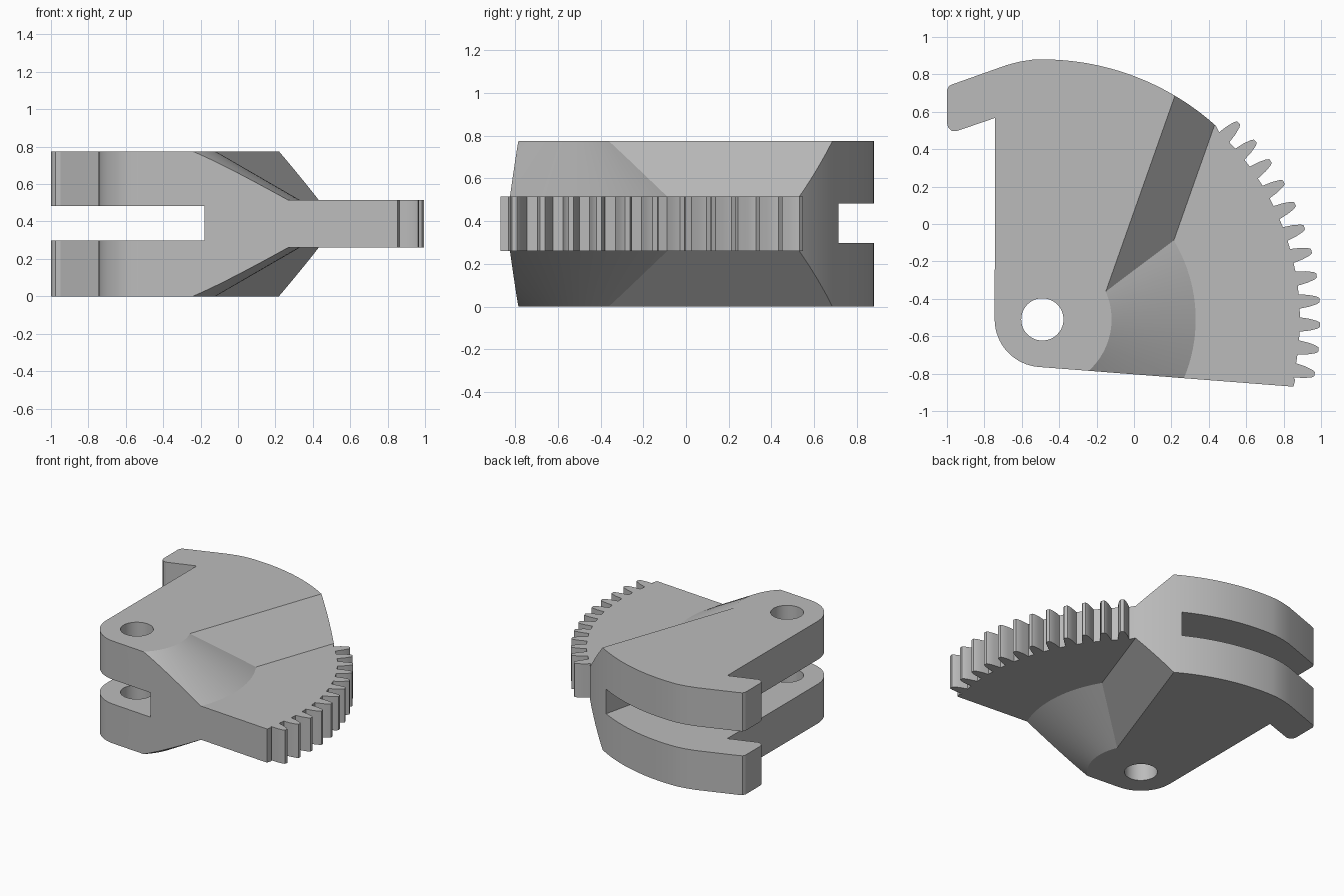
import bpy, bmesh
from math import radians, sin, cos
from mathutils import Matrix, Vector

cube = bpy.data.objects.get("Cube")
if cube:
    bpy.data.objects.remove(cube, do_unlink=True)

HEIGHT = 0.775
PIVOT = Vector((-0.49, -0.51))
ROOT, VALLEY, TIP = 1.39, 1.377, 1.485

grey = bpy.data.materials.new("plain grey")
grey.use_nodes = True
grey.diffuse_color = (0.5, 0.5, 0.5, 1)
grey.node_tree.nodes["Principled BSDF"].inputs["Base Color"].default_value = (0.5, 0.5, 0.5, 1)


def polar(radius, degrees):
    a = radians(degrees)
    return (PIVOT.x + radius * cos(a), PIVOT.y + radius * sin(a))


def arc(radius, start, end, steps):
    return [polar(radius, start + (end - start) * i / steps) for i in range(steps + 1)]


def finish(name, bm):
    bmesh.ops.recalc_face_normals(bm, faces=bm.faces[:])
    mesh = bpy.data.meshes.new(name)
    bm.to_mesh(mesh)
    bm.free()
    mesh.materials.append(grey)
    obj = bpy.data.objects.new(name, mesh)
    bpy.context.collection.objects.link(obj)
    return obj


def prism(name, points, low, high, matrix=Matrix()):
    bm = bmesh.new()
    face = bm.faces.new([bm.verts.new((x, y, low)) for x, y in points])
    new = bmesh.ops.extrude_face_region(bm, geom=[face])["geom"]
    bmesh.ops.translate(bm, vec=(0, 0, high - low),
                        verts=[v for v in new if isinstance(v, bmesh.types.BMVert)])
    bm.transform(matrix)
    return finish(name, bm)


def frustum(name, r_low, r_high, z_low, z_high, segments):
    bm = bmesh.new()
    centre = Matrix.Translation((PIVOT.x, PIVOT.y, (z_low + z_high) / 2))
    bmesh.ops.create_cone(bm, cap_ends=True, segments=segments, radius1=r_low,
                          radius2=r_high, depth=z_high - z_low, matrix=centre)
    return finish(name, bm)


def combine(target, other, operation):
    mod = target.modifiers.new("cut", "BOOLEAN")
    mod.operation, mod.solver, mod.object = operation, "EXACT", other
    bpy.context.view_layer.objects.active = target
    bpy.ops.object.modifier_apply(modifier=mod.name)
    bpy.data.objects.remove(other, do_unlink=True)


# Outline: hub, front edge, toothed arc, plain arc, hook
outline = arc(0.255, 180, 265.6, 16) + arc(ROOT, -15, -13.4, 2)
for i in range(12):
    mid = -11.4 + 5.13 * i
    for radius, offset in ((VALLEY, -1.6), (1.43, -1.25), (1.47, -0.8), (TIP, -0.45),
                           (TIP, 0.45), (1.47, 0.8), (1.43, 1.25), (VALLEY, 1.6)):
        outline.append(polar(radius, mid + offset))
outline += arc(ROOT, 48.2, 92, 30)
outline += [(-0.61, 0.868), (-0.68, 0.85), (-0.97, 0.747), (-0.99, 0.737), (-1, 0.715),
            (-1, 0.54), (-0.993, 0.515), (-0.975, 0.498), (-0.95, 0.496), (-0.743, 0.567)]
body = prism("gear_sector", outline, 0, HEIGHT)

# Thick block with sloped edges that narrows to the thin tooth plate
slope = Vector((0.943, -0.333, 0)).normalized()
up = Vector((0, 0, 1))
frame = Matrix((slope, up, slope.cross(up))).transposed().to_4x4()
profile = [(-3, -0.1), (-0.119, -0.1), (0.23, 0.26), (3, 0.26),
           (3, 0.515), (0.23, 0.515), (-0.119, 0.875), (-3, 0.875)]
envelope = prism("envelope", profile, -3, 3, frame)

# Conical hub flares above and below the plate
combine(envelope, frustum("upper_flare", 1.192, 0.197, 0.3, 0.875, 128), "UNION")
combine(envelope, frustum("lower_flare", 0.197, 1.192, -0.1, 0.475, 128), "UNION")
combine(body, envelope, "INTERSECT")

# Fork slot and pin hole
slot = prism("slot", [(-2, -1.222), (-0.28, -1.222), (0.286, 1.222), (-2, 1.222)], 0.298, 0.483)
combine(body, slot, "DIFFERENCE")
combine(body, frustum("pin_hole", 0.113, 0.113, -0.2, 1, 48), "DIFFERENCE")

bpy.ops.object.select_all(action="DESELECT")
body.select_set(True)
bpy.context.view_layer.objects.active = body
bpy.ops.object.shade_smooth_by_angle(angle=radians(20))
